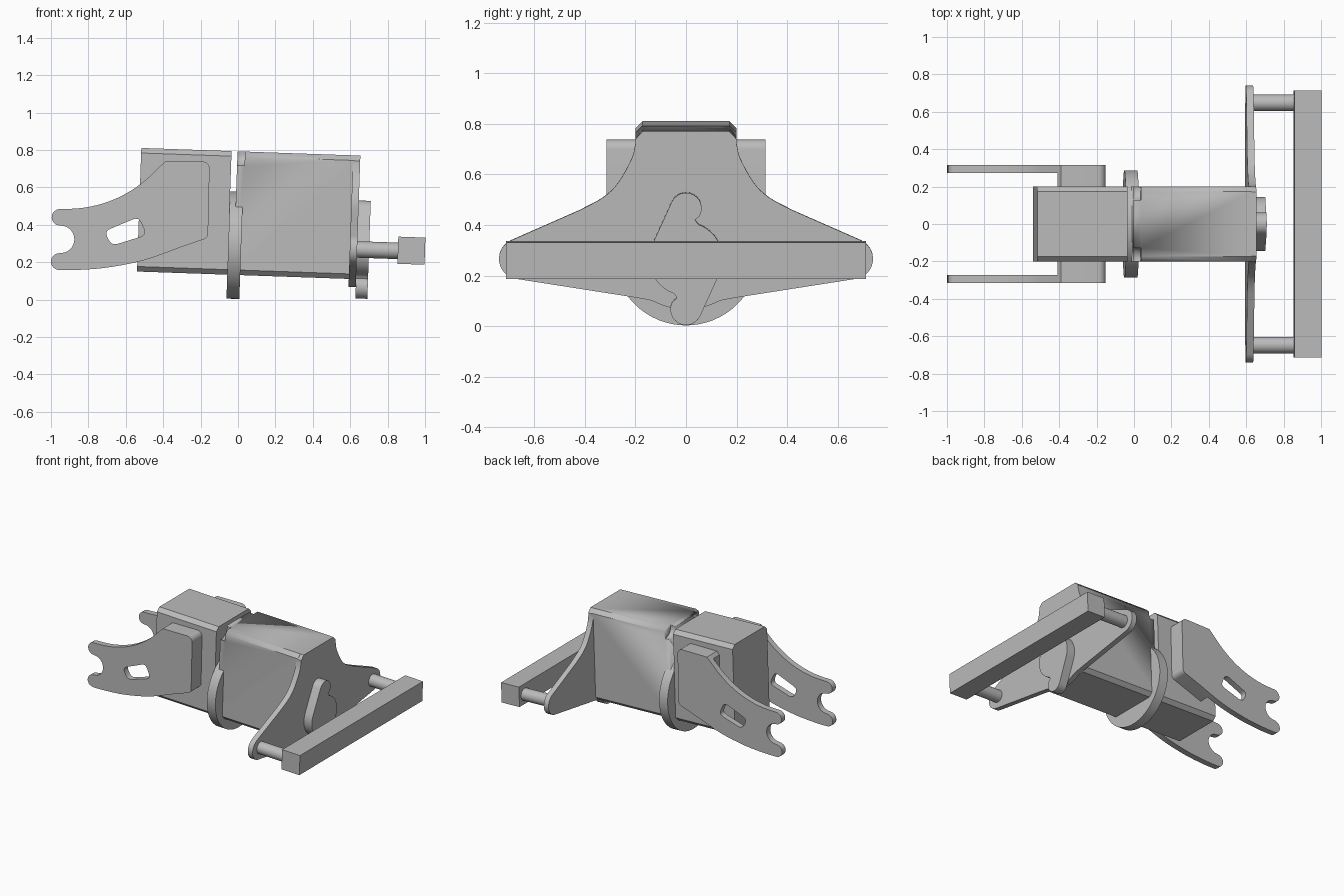
import bpy, bmesh, math
from mathutils import Matrix, Vector

old = bpy.data.objects.get("Cube")
if old:
    bpy.data.objects.remove(old, do_unlink=True)

GREY = (0.5, 0.5, 0.5, 1)
mat = bpy.data.materials.new("plain grey")
mat.use_nodes = True
mat.diffuse_color = GREY
mat.node_tree.nodes["Principled BSDF"].inputs["Base Color"].default_value = GREY

TILT = Matrix.Rotation(math.radians(2), 4, 'Y')


def arc(cx, cy, r, a0, a1, n=12):
    """Points on an arc, angles in degrees."""
    angles = [math.radians(a0 + (a1 - a0) * i / n) for i in range(n + 1)]
    return [(cx + r * math.cos(a), cy + r * math.sin(a)) for a in angles]


def circle(cx, cy, r, n=48):
    return arc(cx, cy, r, 0, 360, n)[:-1]


def rounded(points, r, n=5):
    """Round every corner of a closed polygon."""
    out = []
    for i, p in enumerate(points):
        p, a, b = Vector(p), Vector(points[i - 1]), Vector(points[(i + 1) % len(points)])
        s, e = p + (a - p).normalized() * r, p + (b - p).normalized() * r
        for k in range(n + 1):
            t = k / n
            out.append(tuple(s * (1 - t) ** 2 + p * 2 * t * (1 - t) + e * t * t))
    return out


def curve(points, n=4):
    """Smooth open curve through the points."""
    pts = [Vector(p) for p in points]
    pts = [2 * pts[0] - pts[1]] + pts + [2 * pts[-1] - pts[-2]]
    out = []
    for a, b, c, d in zip(pts, pts[1:], pts[2:], pts[3:]):
        for k in range(n):
            t = k / n
            out.append(tuple((2 * b + (c - a) * t + (2 * a - 5 * b + 4 * c - d) * t * t
                              + (3 * b - a - 3 * c + d) * t ** 3) / 2))
    return out + [tuple(points[-1])]


def prism(name, outline, axis, lo, hi, tilt=True):
    """Extrude an outline along x (outline in y, z) or y (outline in x, z)."""
    place = (lambda p, d: (d, p[0], p[1])) if axis == 'x' else (lambda p, d: (p[0], d, p[1]))
    bm = bmesh.new()
    ends = [[bm.verts.new(place(p, d)) for p in outline] for d in (lo, hi)]
    bm.faces.new(ends[0])
    bm.faces.new(ends[1])
    n = len(outline)
    for i in range(n):
        j = (i + 1) % n
        bm.faces.new((ends[0][i], ends[0][j], ends[1][j], ends[1][i]))
    bmesh.ops.recalc_face_normals(bm, faces=bm.faces)
    if tilt:
        bm.transform(TILT)
    mesh = bpy.data.meshes.new(name)
    bm.to_mesh(mesh)
    bm.free()
    obj = bpy.data.objects.new(name, mesh)
    bpy.context.collection.objects.link(obj)
    mesh.materials.append(mat)
    bpy.ops.object.select_all(action='DESELECT')
    obj.select_set(True)
    bpy.context.view_layer.objects.active = obj
    bpy.ops.object.shade_smooth_by_angle(angle=math.radians(30))
    return obj


def cut(obj, cutter):
    mod = obj.modifiers.new("cut", 'BOOLEAN')
    mod.operation = 'DIFFERENCE'
    mod.solver = 'EXACT'
    mod.object = cutter
    bpy.context.view_layer.objects.active = obj
    bpy.ops.object.modifier_apply(modifier=mod.name)
    bpy.data.objects.remove(cutter, do_unlink=True)


# Chamfered body in two halves
W, C, LOW, TOP = 0.2, 0.027, 0.131, 0.792
section = [(W - C, LOW), (W, LOW + C), (W, TOP - C), (W - C, TOP)]
section += [(-y, z) for y, z in reversed(section)]
prism("left_body_block", section, 'x', -0.545, -0.062)
right_block = prism("right_body_block", section, 'x', -0.03, 0.6)
for side in (-1, 1):
    cut(right_block, prism("notch", circle(side * 0.185, 0.775, 0.06, 32), 'x', -0.1, 0.01))

# Disc between the halves
prism("joint_disc", circle(0, 0.29, 0.287, 64), 'x', -0.062, 0.007)

# Winged end plate
half = [(0.172, TOP), (0.2, 0.762)]
half += curve([(0.2, 0.745), (0.215, 0.685), (0.27, 0.587), (0.33, 0.53), (0.42, 0.481)])
half += arc(0.66, 0.288, 0.08, 66, -82)
half += [(0.2, 0.135)] + curve([(0.14, 0.124), (0.07, 0.097), (0, 0.088)])
prism("end_plate", half + [(-y, z) for y, z in reversed(half[:-1])], 'x', 0.588, 0.627)

# Turning lever on the end plate, the same after half a turn
arm = arc(0, 0.2, 0.062, 155, -30) + [(0.036, 0.155), (0.044, 0.142)]
arm += arc(0, 0, 0.145, 70, -25)
lever = arm + [(-y, -z) for y, z in arm]
prism("lever", [(y, z + 0.29) for y, z in lever], 'x', 0.627, 0.691)

# Bar on two pins
for side, name in ((-1, "right_pin"), (1, "left_pin")):
    prism(name, circle(side * 0.648, 0.29, 0.044, 32), 'x', 0.62, 0.85)
prism("cross_bar", [(-0.713, 0.221), (0.713, 0.221), (0.713, 0.366), (-0.713, 0.366)],
      'x', 0.845, 0.99)

# Forked side arms with their mounting pads
pad_corner = arc(-0.195, 0.355, 0.035, -75, 0, 6) + arc(-0.19, 0.7, 0.038, 0, 90, 6)
upper = curve([(-0.39, 0.738), (-0.5, 0.634), (-0.6, 0.566), (-0.7, 0.521),
               (-0.8, 0.495), (-0.88, 0.486), (-0.95, 0.484)])
lower = curve([(-0.955, 0.158), (-0.87, 0.158), (-0.7, 0.171), (-0.5, 0.211), (-0.3, 0.282)])
fork = (arc(-0.952, 0.44, 0.044, 95, 270, 10) + arc(-0.948, 0.322, 0.073, 80, -80, 16)
        + arc(-0.955, 0.203, 0.045, 90, 265, 10))
arm_outline = pad_corner + upper + fork + lower
pad_outline = pad_corner + [(-0.39, 0.738), (-0.41, 0.715), (-0.41, 0.243), (-0.3, 0.282)]
window = rounded([(-0.715, 0.365), (-0.53, 0.442), (-0.49, 0.345), (-0.675, 0.288)], 0.035)
for side, name in ((-1, "right"), (1, "left")):
    plate = prism(name + "_fork_arm", arm_outline, 'y', *sorted((side * 0.272, side * 0.315)), tilt=False)
    cut(plate, prism("window_cutter", window, 'y', -0.4, 0.4, tilt=False))
    prism(name + "_arm_pad", pad_outline, 'y', *sorted((side * 0.195, side * 0.314)), tilt=False)
